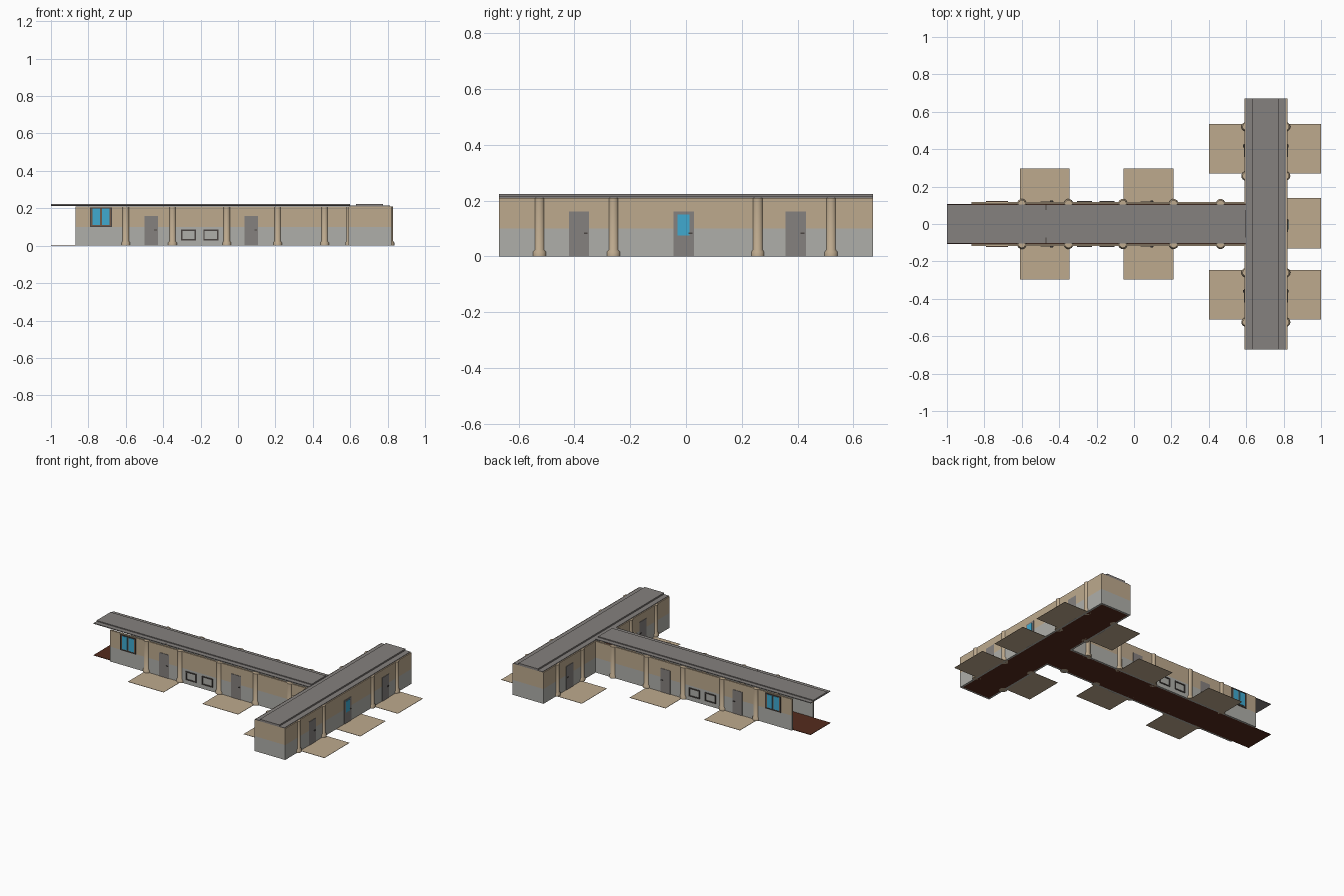
import bpy, bmesh, math
from mathutils import Vector

if "Cube" in bpy.data.objects:
    bpy.data.objects.remove(bpy.data.objects["Cube"])


def mat(name, r, g, b):
    m = bpy.data.materials.new(name)
    m.diffuse_color = (r, g, b, 1)
    m.use_nodes = True
    m.node_tree.nodes["Principled BSDF"].inputs["Base Color"].default_value = m.diffuse_color
    return m


TAN = mat("tan plaster", .51, .40, .27)
GREY = mat("pale grey base", .43, .43, .40)
ROOF = mat("roof grey", .235, .218, .21)
GLASS = mat("blue glass", .05, .40, .63)
FLOOR = mat("brown floor", .09, .025, .012)
FRAME = mat("dark frame", .07, .06, .055)
WOOD = mat("shutter brown", .17, .10, .065)


def finish(bm, name, mats):
    me = bpy.data.meshes.new(name)
    bm.to_mesh(me)
    bm.free()
    for m in mats:
        me.materials.append(m)
    ob = bpy.data.objects.new(name, me)
    bpy.context.collection.objects.link(ob)
    return ob


def box(name, m, x0, x1, y0, y1, z0, z1, split=None, m2=None):
    """Box between limits; optional second colour above height split."""
    x0, x1 = sorted((x0, x1))
    y0, y1 = sorted((y0, y1))
    bm = bmesh.new()
    bmesh.ops.create_cube(bm, size=1)
    for v in bm.verts:
        v.co = Vector((x1 if v.co.x > 0 else x0, y1 if v.co.y > 0 else y0,
                       z1 if v.co.z > 0 else z0))
    if split:
        bmesh.ops.bisect_plane(bm, geom=bm.verts[:] + bm.edges[:] + bm.faces[:],
                               plane_co=(0, 0, split), plane_no=(0, 0, 1))
        for f in bm.faces:
            f.material_index = int(f.calc_center_median().z > split)
    return finish(bm, name, [m, m2] if m2 else [m])


def wall(name, x0, x1, y0, y1):
    box(name, GREY, x0, x1, y0, y1, 0, .21, .10, TAN)


def column(name, x, y):
    """Round pilaster with a stepped base, lathed from a profile."""
    prof = [(.025, 0), (.025, .016), (.019, .024), (.019, .21)]
    n = 16
    bm = bmesh.new()
    rings = [[bm.verts.new((x + r * math.cos(2 * math.pi * i / n),
                            y + r * math.sin(2 * math.pi * i / n), z))
              for i in range(n)] for r, z in prof]
    for a, b in zip(rings, rings[1:]):
        for i in range(n):
            j = (i + 1) % n
            bm.faces.new((a[i], a[j], b[j], b[i])).smooth = True
    bm.faces.new(rings[-1])
    bm.faces.new(rings[0][::-1])
    for e in bm.edges:
        if len(e.link_faces) == 2 and e.calc_face_angle() > .6:
            e.smooth = False
    finish(bm, name, [TAN])


def plate(name, m, axis, face, s, u0, u1, z0, z1, out, back=.001):
    """Thin plate on a wall facing s along axis, at wall coordinate face."""
    a, b = face - s * back, face + s * out
    if axis == 'x':
        box(name, m, a, b, u0, u1, z0, z1)
    else:
        box(name, m, u0, u1, a, b, z0, z1)


def frame(name, m, axis, face, s, u0, u1, z0, z1, w, out):
    plate(name + "_left", m, axis, face, s, u0, u0 + w, z0, z1, out)
    plate(name + "_right", m, axis, face, s, u1 - w, u1, z0, z1, out)
    plate(name + "_top", m, axis, face, s, u0 + w, u1 - w, z1 - w, z1, out)
    plate(name + "_bottom", m, axis, face, s, u0 + w, u1 - w, z0, z0 + w, out)


def door(name, axis, face, s, c, glazed=False):
    plate(name, ROOF, axis, face, s, c - .036, c + .036, 0, .16, .003)
    plate(name + "_handle", FRAME, axis, face, s, c + .017, c + .031, .081, .086, .007)
    if glazed:
        plate(name + "_glass", GLASS, axis, face, s, c - .022, c + .021, .075, .15, .005)


W, T = .118, .012            # half width of the long wing, wall thickness
X0, X1, YE = .59, .82, .67   # limits of the cross wing

# long wing walls, open at the left end
for s, side in ((-1, "front"), (1, "back")):
    wall(f"long_wall_{side}", -.87, X0, s * W, s * (W - T))
    for x in (-.60, -.35, -.06, .212, .463):
        column(f"column_{side}", x, s * (W - .009))
    for x in (-.465, .07):
        door(f"door_{side}", 'y', s * W, s, x)
    # double window with glass panes
    plate(f"window_back_{side}", WOOD, 'y', s * W, s, -.79, -.675, .10, .205, .003)
    frame(f"window_frame_{side}", FRAME, 'y', s * W, s, -.79, -.675, .10, .205, .005, .006)
    for x in (-.757, -.708):
        plate(f"window_pane_{side}", GLASS, 'y', s * W, s, x - .02, x + .02, .11, .198, .006)
    # low framed panels
    for x in (-.265, -.145):
        frame(f"panel_frame_{side}", FRAME, 'y', s * W, s, x - .04, x + .04, .028, .086, .007, .005)
    # entrance mats
    for x in (-.477, .077):
        box(f"mat_{side}", TAN, x - .133, x + .133, s * W, s * .298, 0, .002)

# cross wing walls
wall("cross_wall_right", X1 - T, X1, -YE, YE)
for s, side in ((-1, "front"), (1, "back")):
    wall(f"cross_wall_left_{side}", X0, X0 + T, s * (W - T), s * YE)
    wall(f"cross_end_{side}", X0 + T, X1 - T, s * (YE - T), s * YE)
for s, face, edge, side in ((-1, X0, .40, "left"), (1, X1, 1.0, "right")):
    for y in (-.525, -.26, .257, .52):
        column(f"column_{side}", face - s * .009, y)
    for y in (-.383, .393):
        door(f"door_{side}", 'x', face, s, y)
    for y in (-.378, .402):
        box(f"mat_{side}", TAN, face, edge, y - .133, y + .133, 0, .002)
door("glazed_door", 'x', X1, 1, -.008, True)
box("mat_centre", TAN, X1, 1.0, -.13, .138, 0, .002)

# floors
box("long_floor", FLOOR, -1, .602, -.106, .106, 0, .003)
box("cross_floor", FLOOR, .602, X1 - T, -YE + T, YE - T, 0, .003)

# roofs: thin plate with a raised centre slab
box("long_roof", ROOF, -1, .60, -.104, .104, .212, .217)
box("long_roof_slab", ROOF, -1, .60, -.073, .075, .217, .223)
box("roof_seam", FRAME, -.472, -.468, -.104, .104, .211, .2175)
box("cross_roof", ROOF, .597, .813, -YE, YE, .2095, .214)
box("cross_roof_slab", ROOF, .632, .776, -YE, YE, .214, .224)
